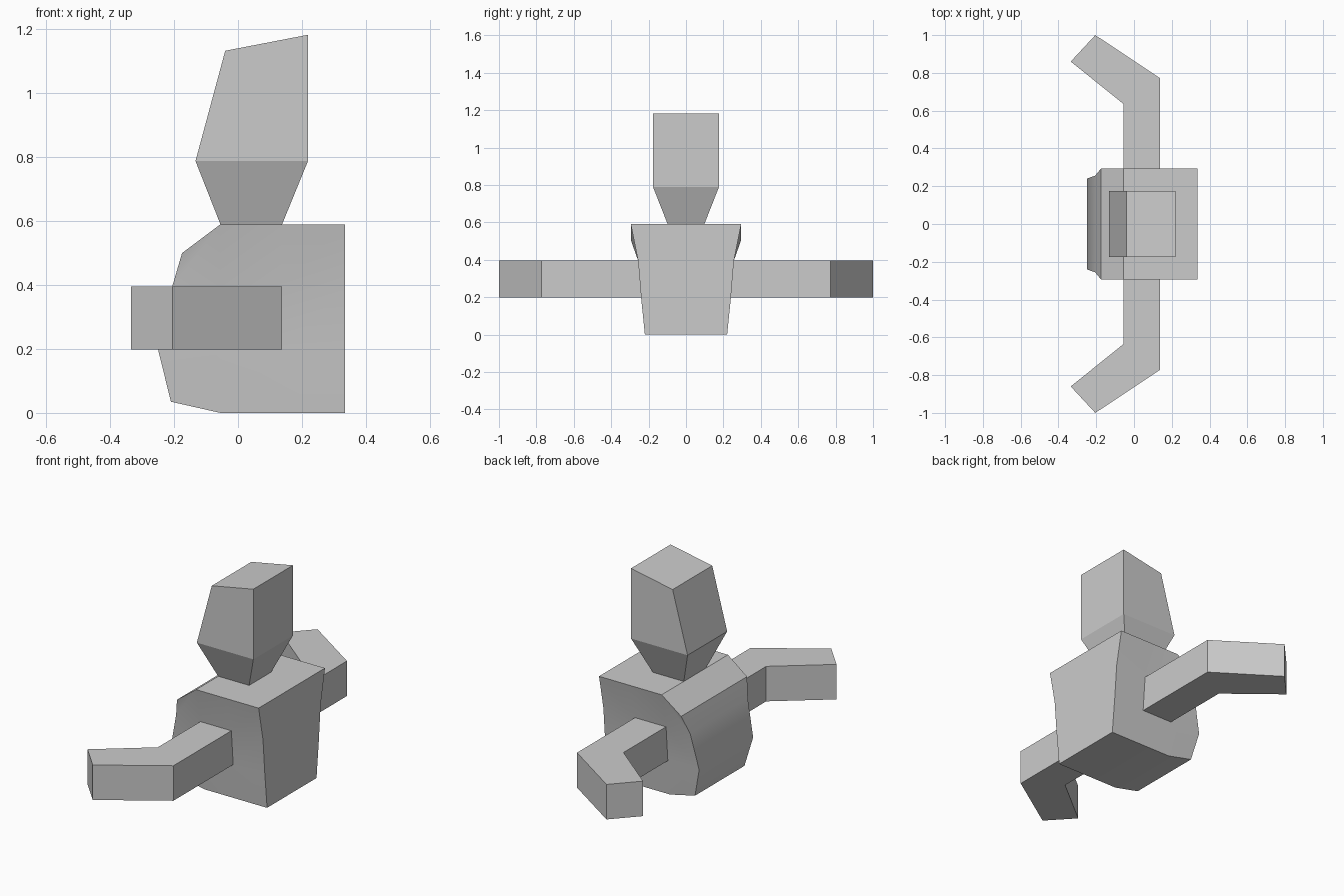
import bpy
import bmesh
from math import radians

if "Cube" in bpy.data.objects:
    bpy.data.objects.remove(bpy.data.objects["Cube"])


def build(name, quads, mirror=False):
    """Make an object from quads of points, optionally mirrored across y = 0."""
    if mirror:
        quads = quads + [[(x, -y, z) for x, y, z in q] for q in quads]
    bm = bmesh.new()
    for q in quads:
        bm.faces.new([bm.verts.new(p) for p in q])
    bmesh.ops.remove_doubles(bm, verts=bm.verts, dist=0.0005)
    bmesh.ops.recalc_face_normals(bm, faces=bm.faces)
    mesh = bpy.data.meshes.new(name)
    bm.to_mesh(mesh)
    bm.free()
    obj = bpy.data.objects.new(name, mesh)
    bpy.context.collection.objects.link(obj)
    return obj


def loft(loops):
    """Quads joining a series of four-point loops."""
    return [[a[i], a[(i + 1) % 4], b[(i + 1) % 4], b[i]]
            for a, b in zip(loops, loops[1:]) for i in range(4)]


AX0, AX1 = -0.055, 0.138       # arm and neck span in x
NECK = 0.098                   # neck half width

# Torso: rows of (z, half width) with a rounded side column (x, z, half width)
rows = [(0, 0.22), (0.198, 0.24), (0.395, 0.256), (0.59, 0.295)]
bulge = [(-0.21, 0.035, 0.22), (-0.25, 0.198, 0.24),
         (-0.206, 0.395, 0.256), (-0.175, 0.50, 0.293)]
grid = [[(bx, bw, bz)] + [(x, w, z) for x in (AX0, AX1, 0.335)]
        for (z, w), (bx, bz, bw) in zip(rows, bulge)]
quads = [[grid[j][i], grid[j][i + 1], grid[j + 1][i + 1], grid[j + 1][i]]
         for j in range(3) for i in range(3) if (i, j) != (1, 1)]  # arm opening
rim = (grid[0] + [grid[1][3], grid[2][3]] + grid[3][::-1]
       + [grid[2][0], grid[1][0]])
for a, b in zip(rim, rim[1:] + rim[:1]):
    a1, b1 = (a[0], NECK, a[2]), (b[0], NECK, b[2])
    quads.append([a, b, b1, a1])
    if {a, b} != {grid[3][1], grid[3][2]}:                         # neck opening
        quads.append([a1, b1, (b[0], 0, b[2]), (a[0], 0, a[2])])
torso = build("torso", quads, mirror=True)
torso.data.shade_smooth()
torso.data.set_sharp_from_angle(angle=radians(30))

# Arms: shoulder, elbow and hand sections
shoulder = [grid[1][1], grid[1][2], grid[2][2], grid[2][1]]


def section(inner, outer):
    return [(*inner, 0.198), (*outer, 0.198), (*outer, 0.395), (*inner, 0.395)]


hand = section((-0.335, 0.86), (-0.205, 1.0))
arm = loft([shoulder, section((AX0, 0.635), (AX1, 0.772)), hand]) + [hand]
build("arms", arm, mirror=True)


# Head: narrow neck flaring to a sloped block
def level(x0, x1, w, z0, z1):
    return [(x0, -w, z0), (x1, -w, z1), (x1, w, z1), (x0, w, z0)]


crown = level(-0.04, 0.219, 0.176, 1.133, 1.183)
head = loft([level(AX0, AX1, NECK, 0.59, 0.59),
             level(-0.133, 0.219, 0.176, 0.788, 0.788), crown]) + [crown]
build("head", head)
